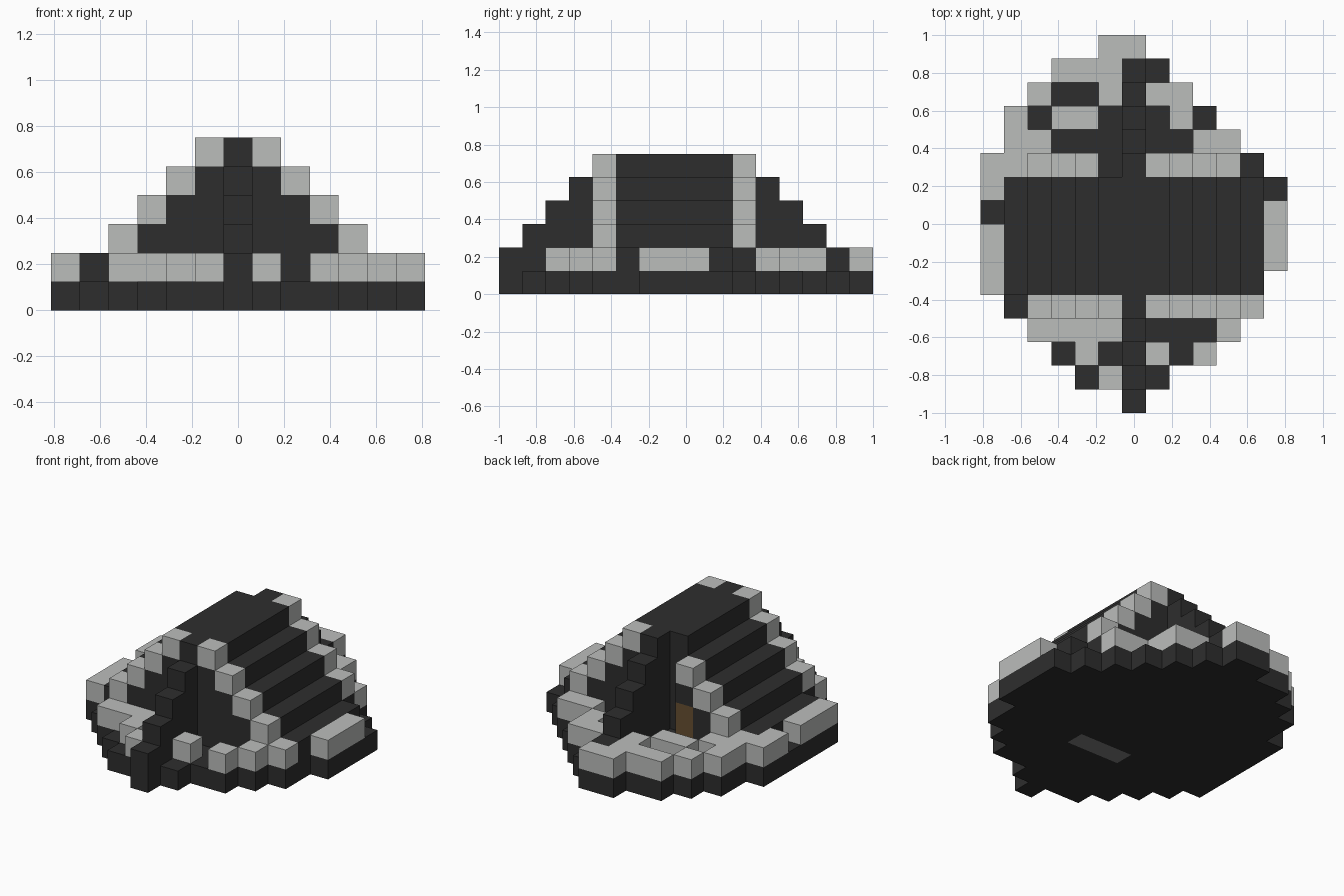
import bpy, bmesh
from mathutils import Vector

cube = bpy.data.objects.get("Cube")
if cube:
    bpy.data.objects.remove(cube, do_unlink=True)

CELL = 0.125
COLS, ROWS = 13, 16
MID = COLS // 2


def material(name, rgb):
    mat = bpy.data.materials.new(name)
    mat.use_nodes = True
    mat.diffuse_color = (*rgb, 1)
    mat.node_tree.nodes["Principled BSDF"].inputs["Base Color"].default_value = (*rgb, 1)
    return mat


dark = material("dark_stone", (0.027, 0.027, 0.027))
light = material("light_stone", (0.5, 0.51, 0.5))
brown = material("brown_wood", (0.135, 0.077, 0.031))
grey = material("grey_floor", (0.2, 0.2, 0.2))

# Ground plan, back row first: d = low paving, L = raised kerb
PLAN = [
    ".....LL......",
    "...LLLdd.....",
    "..LddLdLL....",
    ".LdLLdddLd...",
    ".LLddddddLL..",
    "LLdddddddddd.",
    "Ldddddddddddd",
    "ddddddddddddL",
    "LdddddddddddL",
    "LdddddddddddL",
    "Lddddddddddd.",
    ".ddddddddddL.",
    "..LLLLddddL..",
    "...dLddLdL...",
    "....dLdd.....",
    "......d......",
]
FRONT, BACK = 4, 10      # gable rows
TOP = 5                  # highest layer
cells = {}               # (column, row, layer) -> part name

# Foundation and raised kerb
for r, line in enumerate(reversed(PLAN)):
    for c, mark in enumerate(line):
        if mark != ".":
            cells[c, r, 0] = "foundation"
        if mark == "L":
            cells[c, r, 1] = "kerb"

# Stepped roof body between two gables
for k in range(1, TOP + 1):
    for c in range(k, COLS - k):
        for r in range(FRONT + 1, BACK):
            cells[c, r, k] = "roof"
        for r, name in ((FRONT, "front"), (BACK, "back")):
            at_edge = c in (k, COLS - 1 - k)
            if k == 1 and at_edge:
                continue
            cells[c, r, k] = name + ("_gable_trim" if at_edge else "_gable_wall")

# Open slot beside the back rib, with a door next to it
for k in range(1, TOP + 1):
    cells.pop((MID - 1, BACK, k), None)
for k in (1, 2):
    cells[MID - 2, BACK, k] = "door"

# Stepped ribs running down from the ridge at both ends
for step in range(1, TOP):
    for k in range(1, TOP + 1 - step):
        cells[MID, FRONT - step, k] = "front_rib"
        cells[MID, BACK + step, k] = "back_rib"
cells[MID, 0, 1] = "front_rib"

AXES = [Vector(v) for v in ((1, 0, 0), (0, 1, 0), (0, 0, 1))]


def build(name, mats):
    """Make one part from its cells, keeping only the exposed faces."""
    bm = bmesh.new()
    for cell in [c for c, part in cells.items() if part == name]:
        centre = Vector(cell) + Vector((0.5, 0.5, 0.5))
        for a in range(3):
            for sign in (-1, 1):
                n = AXES[a] * sign
                if tuple(int(v) for v in Vector(cell) + n) in cells:
                    continue
                u, v = AXES[(a + 1) % 3] / 2, AXES[(a + 2) % 3] / 2 * sign
                corners = [centre + n / 2 + s for s in (-u - v, u - v, u + v, v - u)]
                face = bm.faces.new([
                    bm.verts.new(Vector((p.x - COLS / 2, p.y - ROWS / 2, p.z)) * CELL)
                    for p in corners])
                # Hearth patch on the underside
                if len(mats) > 1 and n.z < 0 and cell[1] == FRONT + 1 and abs(cell[0] - MID) < 2:
                    face.material_index = 1
    bmesh.ops.remove_doubles(bm, verts=bm.verts, dist=0.001)
    mesh = bpy.data.meshes.new(name)
    bm.to_mesh(mesh)
    bm.free()
    for m in mats:
        mesh.materials.append(m)
    bpy.context.collection.objects.link(bpy.data.objects.new(name, mesh))


build("foundation", [dark, grey])
for part in ("kerb", "front_gable_trim", "back_gable_trim"):
    build(part, [light])
for part in ("roof", "front_gable_wall", "back_gable_wall", "front_rib", "back_rib"):
    build(part, [dark])
build("door", [brown])
